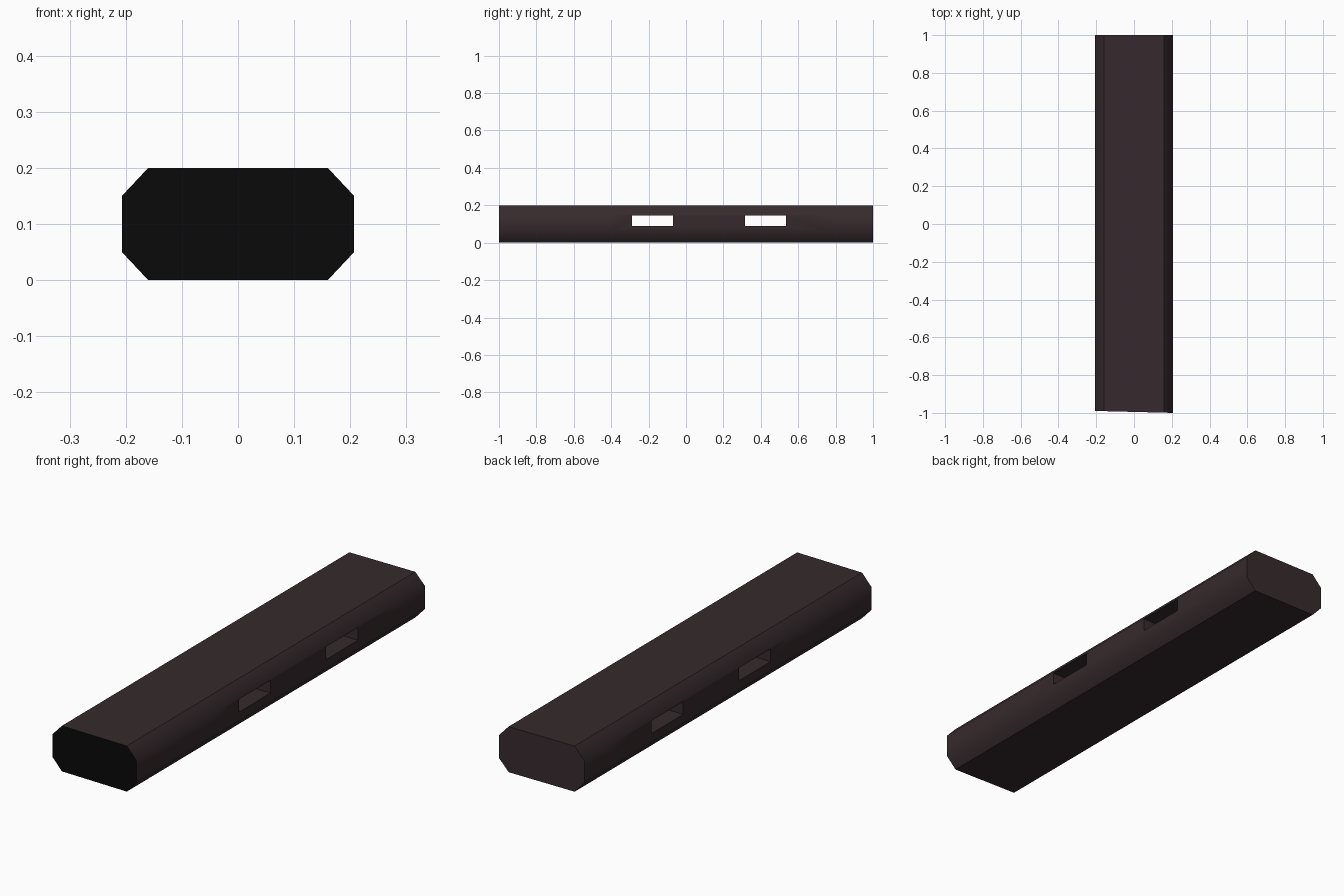
import bpy, bmesh, math

if "Cube" in bpy.data.objects:
    bpy.data.objects.remove(bpy.data.objects["Cube"])

# Chamfered cross-section (x, z)
PROFILE = [(-.16, 0), (.16, 0), (.207, .05), (.207, .15),
           (.16, .2), (-.16, .2), (-.207, .15), (-.207, .05)]


def material(name, color):
    m = bpy.data.materials.new(name)
    m.diffuse_color = (*color, 1)
    m.use_nodes = True
    m.node_tree.nodes["Principled BSDF"].inputs["Base Color"].default_value = m.diffuse_color
    return m


brown = material("dark_brown", (.037, .023, .026))
black = material("black", (.003, .003, .003))


def section(name, y0, y1, skew=0):
    """Extrude the profile along y; skew slants the front end slightly."""
    bm = bmesh.new()
    rings = [[bm.verts.new((x, y - (skew * (x - .207) if y == y0 else 0), z))
              for x, z in PROFILE] for y in (y0, y1)]
    n = len(PROFILE)
    for i in range(n):
        j = (i + 1) % n
        bm.faces.new((rings[0][i], rings[0][j], rings[1][j], rings[1][i]))
    bm.faces.new(rings[0])
    bm.faces.new(rings[1])
    bmesh.ops.recalc_face_normals(bm, faces=bm.faces)
    me = bpy.data.meshes.new(name)
    bm.to_mesh(me)
    bm.free()
    ob = bpy.data.objects.new(name, me)
    bpy.context.collection.objects.link(ob)
    me.materials.append(brown)
    me.materials.append(black)
    return ob


def activate(ob):
    bpy.ops.object.select_all(action='DESELECT')
    ob.select_set(True)
    bpy.context.view_layer.objects.active = ob


# Front, slotted middle and rear parts of the body
front = section("front_section", -1, -.41, .025)
middle = section("middle_section", -.41, .8)
rear = section("rear_section", .8, 1)

# Two slots passing through the middle
for y in (-.18, .425):
    bpy.ops.mesh.primitive_cube_add(size=1, location=(0, y, .118))
    cutter = bpy.context.object
    cutter.name = "slot_cutter"
    cutter.scale = (1, .22, .056)
    cutter.hide_render = True
    mod = middle.modifiers.new("slot", 'BOOLEAN')
    mod.operation = 'DIFFERENCE'
    mod.solver = 'EXACT'
    mod.object = cutter
    activate(middle)
    bpy.ops.object.modifier_apply(modifier=mod.name)
    bpy.data.objects.remove(cutter)

# Open the hidden joint faces, blacken the front face, smooth the sides
for ob, joints in ((front, (-.41,)), (middle, (-.41, .8)), (rear, (.8,))):
    bm = bmesh.new()
    bm.from_mesh(ob.data)
    hidden = [f for f in bm.faces if abs(f.normal.y) > .9 and
              any(abs(f.calc_center_median().y - j) < .01 for j in joints)]
    bmesh.ops.delete(bm, geom=hidden, context='FACES')
    for f in bm.faces:
        f.material_index = int(ob == front and f.normal.y < -.9)
    bm.to_mesh(ob.data)
    bm.free()
    activate(ob)
    bpy.ops.object.shade_smooth_by_angle(angle=math.radians(45))
